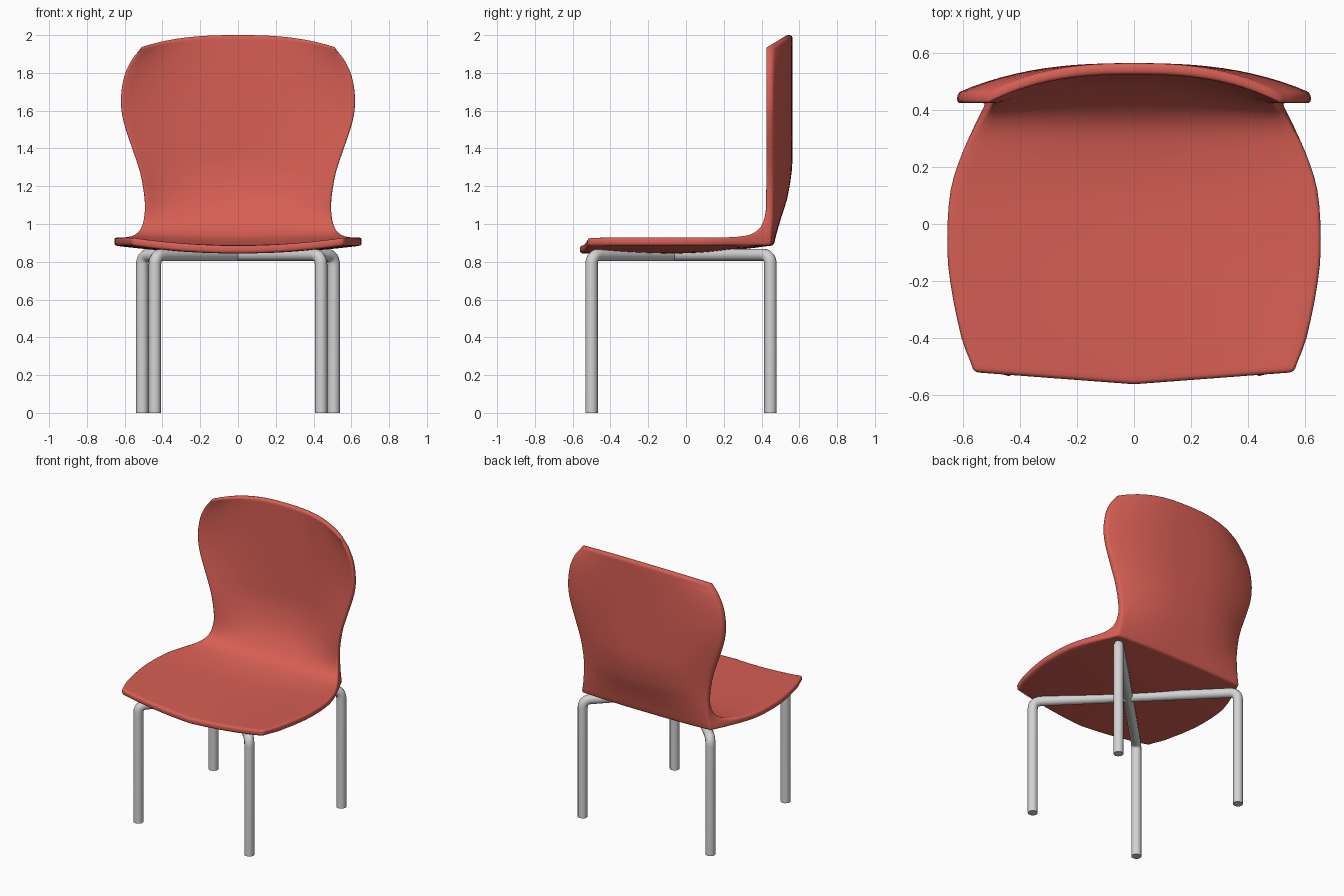
import bpy, math
from mathutils import Vector

cube = bpy.data.objects.get("Cube")
if cube:
    bpy.data.objects.remove(cube, do_unlink=True)


def material(name, rgb):
    m = bpy.data.materials.new(name)
    m.use_nodes = True
    m.diffuse_color = (*rgb, 1)
    bsdf = next(n for n in m.node_tree.nodes if n.type == 'BSDF_PRINCIPLED')
    bsdf.inputs["Base Color"].default_value = (*rgb, 1)
    return m


def finish(obj, mat, angle):
    """Turn curves and modifiers into a mesh, then colour and smooth it."""
    bpy.ops.object.select_all(action='DESELECT')
    obj.select_set(True)
    bpy.context.view_layer.objects.active = obj
    bpy.ops.object.convert(target='MESH')
    obj.data.materials.clear()
    obj.data.materials.append(mat)
    bpy.ops.object.shade_smooth_by_angle(angle=math.radians(angle))


red = material("coral red", (0.68, 0.114, 0.089))
steel = material("light grey metal", (0.65, 0.65, 0.65))

# Stations from seat front to back top:
# side edge inner y, z; outer y, z; half width; bow of the middle in y, z
stations = [
    (-.52, .928, -.52, .886, .56, -.042, -.042),
    (-.40, .93, -.40, .886, .605, -.03, -.042),
    (-.20, .93, -.20, .886, .645, -.01, -.042),
    (-.05, .93, -.05, .886, .655, 0, -.042),
    (.12, .93, .12, .886, .643, 0, -.038),
    (.25, .932, .25, .886, .602, 0, -.025),
    (.34, .945, .36, .886, .555, .005, -.012),
    (.395, .985, .45, .886, .515, .015, 0),
    (.418, 1.06, .46, 1.02, .495, .04, 0),
    (.42, 1.15, .46, 1.13, .495, .075, 0),
    (.42, 1.28, .46, 1.28, .52, .1, 0),
    (.42, 1.42, .46, 1.42, .567, .104, 0),
    (.42, 1.55, .46, 1.55, .608, .104, 0),
    (.42, 1.66, .46, 1.66, .62, .104, 0),
    (.42, 1.78, .46, 1.78, .603, .104, .01),
    (.42, 1.87, .46, 1.87, .562, .104, .03),
    (.42, 1.937, .46, 1.937, .51, .104, .063),
]
STEPS, COLS = 3, 24


def smooth_mix(a, b, c, d, t):
    return b + .5 * t * (c - a + t * (2*a - 5*b + 4*c - d + t * (3*(b - c) + d - a)))


# Smoothly resample the stations; the outer line stays straight between them
rows = []
last = len(stations) - 1
for i in range(last):
    near = [stations[min(max(i + k, 0), last)] for k in (-1, 0, 1, 2)]
    for k in range(STEPS):
        t = k / STEPS
        row = [smooth_mix(*vals, t) for vals in zip(*near)]
        for j in (2, 3):
            row[j] = near[1][j] + t * (near[2][j] - near[1][j])
        rows.append(row)
rows.append(stations[-1])

# Seat shell: inner and outer grids joined around the rim
verts, faces = [], []
for side in (0, 2):
    for row in rows:
        width, bow_y, bow_z = row[4:]
        for c in range(COLS + 1):
            s = 2 * c / COLS - 1
            curve = 1 - abs(s) ** (2.6 if row[1] > .96 else 2)
            lean = 1 - abs(s) if bow_y < 0 else curve
            verts.append((s * width, row[side] + bow_y * lean,
                          row[side + 1] + bow_z * curve))
n, m = len(rows), COLS + 1


def vid(layer, r, c):
    return layer * n * m + r * m + c


for r in range(n - 1):
    for c in range(COLS):
        quad = [(r, c), (r, c + 1), (r + 1, c + 1), (r + 1, c)]
        faces.append([vid(0, *q) for q in quad])
        faces.append([vid(1, *q) for q in reversed(quad)])
rim = ([(0, c) for c in range(COLS)] + [(r, COLS) for r in range(n - 1)]
       + [(n - 1, c) for c in range(COLS, 0, -1)] + [(r, 0) for r in range(n - 1, 0, -1)])
for a, b in zip(rim, rim[1:] + rim[:1]):
    faces.append([vid(0, *b), vid(0, *a), vid(1, *a), vid(1, *b)])

mesh = bpy.data.meshes.new("seat_shell")
mesh.from_pydata(verts, [], faces)
mesh.validate()
shell = bpy.data.objects.new("seat_shell", mesh)
bpy.context.collection.objects.link(shell)
bevel = shell.modifiers.new("soft_rim", 'BEVEL')
bevel.width, bevel.segments = .015, 3
bevel.limit_method, bevel.angle_limit = 'ANGLE', math.radians(45)
finish(shell, red, 50)

# Leg frames: two bent tubes that cross under the seat
BAR_Z, BEND = .836, .055


def rounded(points):
    path = [points[0]]
    for a, b, c in zip(points, points[1:], points[2:]):
        p, q = b + (a - b).normalized() * BEND, b + (c - b).normalized() * BEND
        for k in range(7):
            t = k / 6
            path.append(p * (1 - t) ** 2 + b * 2 * t * (1 - t) + q * t * t)
    return path + [points[-1]]


for sign, name in ((1, "left_front_to_right_back_legs"), (-1, "right_front_to_left_back_legs")):
    front, back = (sign * .44, -.5), (-sign * .507, .447)
    path = rounded([Vector((*front, 0)), Vector((*front, BAR_Z)),
                    Vector((*back, BAR_Z)), Vector((*back, 0))])
    cu = bpy.data.curves.new(name, 'CURVE')
    cu.dimensions = '3D'
    cu.bevel_depth, cu.bevel_resolution, cu.use_fill_caps = .033, 4, True
    spline = cu.splines.new('POLY')
    spline.points.add(len(path) - 1)
    for point, co in zip(spline.points, path):
        point.co = (*co, 1)
    tube = bpy.data.objects.new(name, cu)
    bpy.context.collection.objects.link(tube)
    finish(tube, steel, 40)
